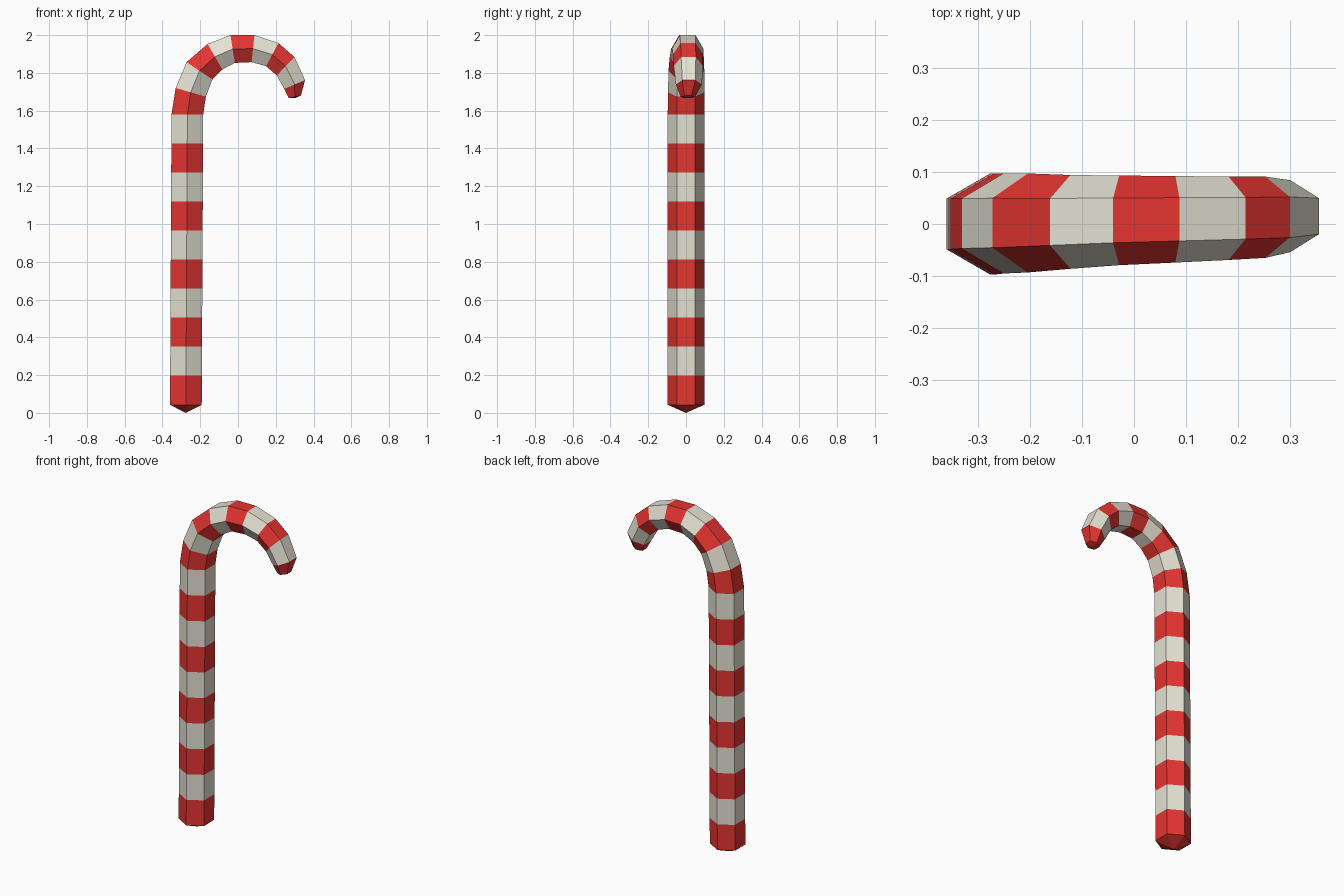
import bpy, bmesh
from math import cos, sin, pi, radians
from mathutils import Vector

if "Cube" in bpy.data.objects:
    bpy.data.objects.remove(bpy.data.objects["Cube"])


def material(name, rgb):
    m = bpy.data.materials.new(name)
    m.diffuse_color = (*rgb, 1)
    m.use_nodes = True
    m.node_tree.nodes["Principled BSDF"].inputs["Base Color"].default_value = m.diffuse_color
    return m


red = material("red_stripe", (0.78, 0.035, 0.03))
cream = material("cream_stripe", (0.78, 0.76, 0.65))

# Rings: outer-edge x, outer-edge z, tilt of the ring in degrees, radius, y offset
SHAFT = 10
rings = []
for i in range(SHAFT + 1):
    t = i / SHAFT
    rings.append((-0.36 + 0.008 * t, 0.043 + 1.537 * t, 180, 0.097, 0.0))
rings += [
    (-0.330, 1.720, 164, 0.096, 0.001),
    (-0.272, 1.857, 146, 0.095, 0.002),
    (-0.161, 1.953, 120, 0.090, 0.004),
    (-0.040, 2.000, 99, 0.086, 0.007),
    (0.087, 2.000, 84, 0.083, 0.009),
    (0.214, 1.958, 62, 0.080, 0.011),
    (0.299, 1.884, 46, 0.078, 0.013),
    (0.355, 1.762, 23, 0.069, 0.015),
    (0.333, 1.680, 12, 0.038, 0.010),
]

bm = bmesh.new()
loops = []
for x, z, tilt, r, y in rings:
    out = Vector((cos(radians(tilt)), 0, sin(radians(tilt))))
    centre = Vector((x, y, z)) - out * r * cos(pi / 6)
    loop = []
    for k in range(6):
        a = pi / 6 + k * pi / 3
        loop.append(bm.verts.new(centre + out * r * cos(a) + Vector((0, r * sin(a), 0))))
    loops.append(loop)

# Striped hexagonal tube, one colour per band
for i, (a, b) in enumerate(zip(loops, loops[1:])):
    for k in range(6):
        n = (k + 1) % 6
        bm.faces.new((a[k], a[n], b[n], b[k])).material_index = i % 2

# Shallow pointed caps at the foot and the hook tip
for loop, apex in ((loops[0], (-0.277, 0, 0)), (loops[-1], (0.301, 0.010, 1.666))):
    p = bm.verts.new(apex)
    for k in range(6):
        bm.faces.new((loop[k], loop[(k + 1) % 6], p)).material_index = 0

bmesh.ops.recalc_face_normals(bm, faces=bm.faces)
mesh = bpy.data.meshes.new("candy_cane")
bm.to_mesh(mesh)
bm.free()
mesh.materials.append(red)
mesh.materials.append(cream)
cane = bpy.data.objects.new("candy_cane", mesh)
bpy.context.collection.objects.link(cane)
